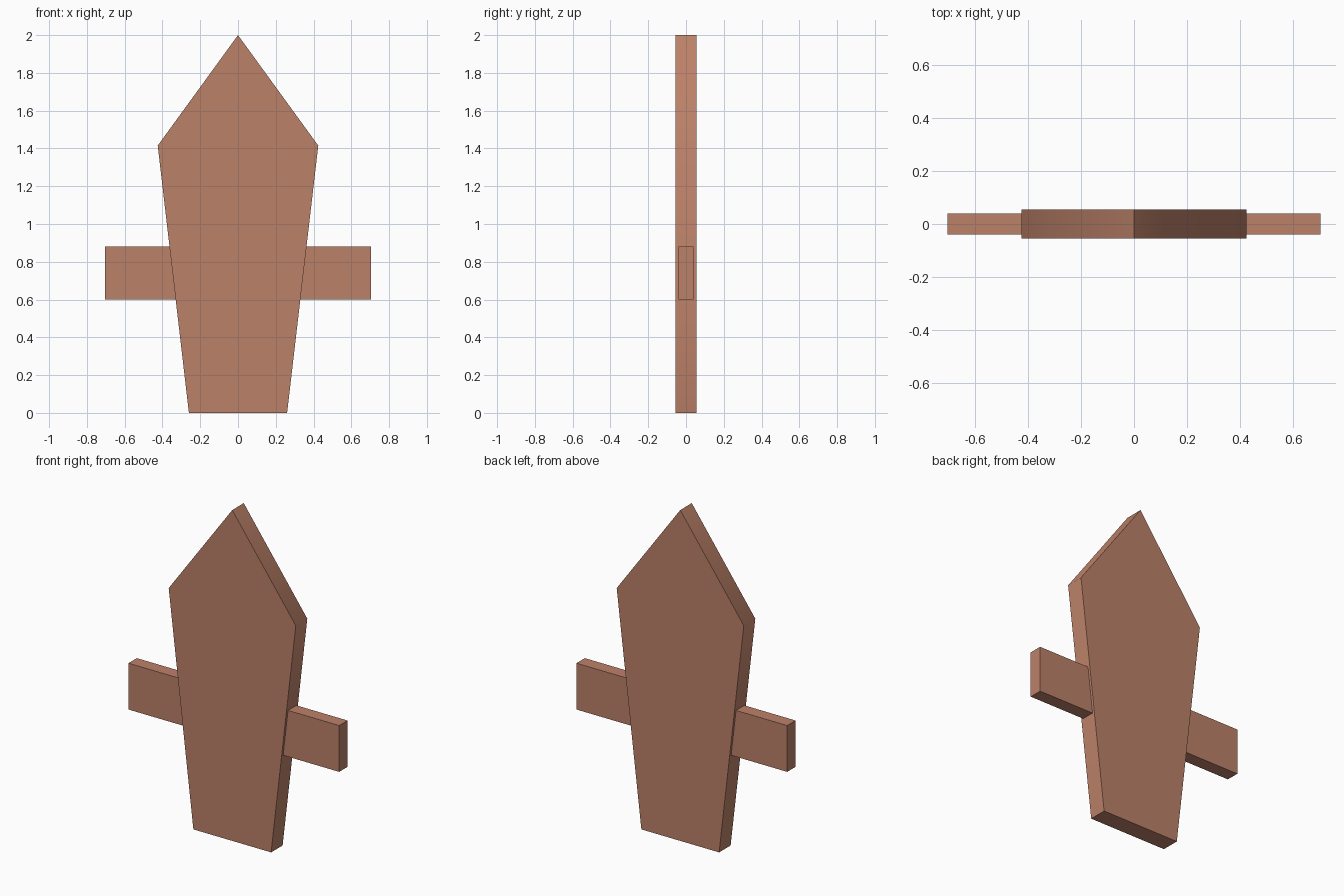
import bpy, bmesh, math

if "Cube" in bpy.data.objects:
    bpy.data.objects.remove(bpy.data.objects["Cube"])

wood = bpy.data.materials.new("wood")
wood.diffuse_color = (0.5, 0.22, 0.14, 1)
wood.use_nodes = True
wood.node_tree.nodes["Principled BSDF"].inputs["Base Color"].default_value = wood.diffuse_color


def slab(name, profile, depth, smooth_angle=None):
    """Extrude an x-z profile along y, centred on y = 0."""
    bm = bmesh.new()
    face = bm.faces.new([bm.verts.new((x, -depth / 2, z)) for x, z in profile])
    new = bmesh.ops.extrude_face_region(bm, geom=[face])["geom"]
    verts = [g for g in new if isinstance(g, bmesh.types.BMVert)]
    bmesh.ops.translate(bm, verts=verts, vec=(0, depth, 0))
    bmesh.ops.recalc_face_normals(bm, faces=bm.faces)
    mesh = bpy.data.meshes.new(name)
    bm.to_mesh(mesh)
    bm.free()
    mesh.materials.append(wood)
    obj = bpy.data.objects.new(name, mesh)
    bpy.context.collection.objects.link(obj)
    if smooth_angle:
        bpy.ops.object.select_all(action='DESELECT')
        obj.select_set(True)
        bpy.context.view_layer.objects.active = obj
        bpy.ops.object.shade_smooth_by_angle(angle=smooth_angle)
    return obj


# Pointed board: half outline mirrored, the edge is soft over the shoulders and tip
half = [(0.26, 0), (0.425, 1.415)]
outline = half + [(0, 2)] + [(-x, z) for x, z in reversed(half)]
slab("pointed_board", outline, 0.11, math.radians(80))

# Crossbar passing through the board
slab("crossbar", [(-0.705, 0.6), (0.705, 0.6), (0.705, 0.88), (-0.705, 0.88)], 0.08)
